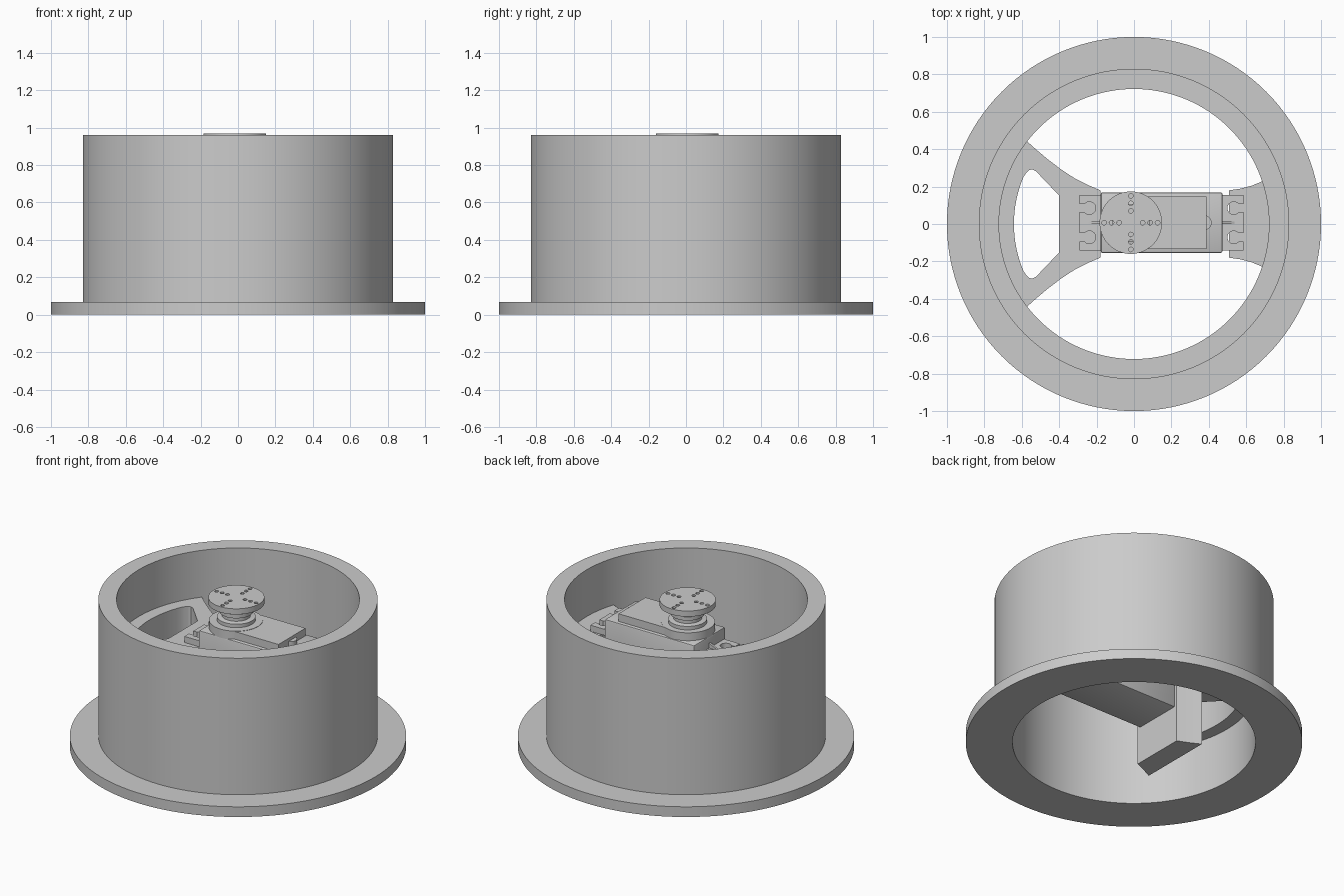
import bpy, bmesh, math

if "Cube" in bpy.data.objects:
    bpy.data.objects.remove(bpy.data.objects["Cube"])

grey = bpy.data.materials.new("light_grey")
grey.diffuse_color = (0.6, 0.6, 0.6, 1)
grey.use_nodes = True
grey.node_tree.nodes["Principled BSDF"].inputs["Base Color"].default_value = grey.diffuse_color


def finish(name, bm):
    bmesh.ops.recalc_face_normals(bm, faces=bm.faces)
    me = bpy.data.meshes.new(name)
    bm.to_mesh(me)
    bm.free()
    me.materials.append(grey)
    ob = bpy.data.objects.new(name, me)
    bpy.context.collection.objects.link(ob)
    return ob


def prism(name, pts, z0, z1):
    """Extrude a plan outline from z0 to z1."""
    bm = bmesh.new()
    face = bm.faces.new([bm.verts.new((x, y, z0)) for x, y in pts])
    up = bmesh.ops.extrude_face_region(bm, geom=[face])["geom"]
    bmesh.ops.translate(bm, vec=(0, 0, z1 - z0),
                        verts=[v for v in up if isinstance(v, bmesh.types.BMVert)])
    return finish(name, bm)


def box(name, x0, x1, y0, y1, z0, z1):
    return prism(name, [(x0, y0), (x1, y0), (x1, y1), (x0, y1)], z0, z1)


def lathe(name, profile, centre=(0, 0), n=96, closed=False):
    """Turn an (r, z) profile about a vertical axis; open profiles get end caps."""
    bm = bmesh.new()
    rings = [[bm.verts.new((centre[0] + r * math.cos(math.tau * i / n),
                            centre[1] + r * math.sin(math.tau * i / n), z))
              for i in range(n)] for r, z in profile]
    pairs = list(zip(rings, rings[1:]))
    if closed:
        pairs.append((rings[-1], rings[0]))
    else:
        bm.faces.new(rings[0][::-1])
        bm.faces.new(rings[-1])
    for a, b in pairs:
        for i in range(n):
            j = (i + 1) % n
            bm.faces.new((a[i], a[j], b[j], b[i]))
    return finish(name, bm)


def cylinder(name, x, y, r, z0, z1, n=24):
    return lathe(name, [(r, z0), (r, z1)], (x, y), n)


def cut(ob, cutters):
    """Subtract each cutter and remove it."""
    bpy.context.view_layer.objects.active = ob
    for c in cutters:
        m = ob.modifiers.new("cut", "BOOLEAN")
        m.operation, m.solver, m.object = "DIFFERENCE", "EXACT", c
        bpy.ops.object.modifier_apply(modifier=m.name)
        bpy.data.objects.remove(c)


def arc(r, a0, a1, n):
    return [(r * math.cos(math.radians(a0 + (a1 - a0) * i / n)),
             r * math.sin(math.radians(a0 + (a1 - a0) * i / n))) for i in range(n + 1)]


def mirrored(half):
    """Close an outline by mirroring a half outline across y = 0."""
    return half + [(x, -y) for x, y in reversed(half) if abs(y) > 1e-6]


# Drum with bottom flange
lathe("flanged_drum", [(0.722, 0), (1, 0), (1, 0.067), (0.83, 0.067),
                       (0.83, 0.962), (0.722, 0.962)], n=128, closed=True)

# Left spoke with crescent opening, and the post under it
SPOKE_LOW, SPOKE_TOP = 0.36, 0.655
left = mirrored(arc(0.75, 180, 142.3, 10)
                + [(-0.57, 0.44), (-0.525, 0.4), (-0.46, 0.345), (-0.39, 0.292),
                   (-0.32, 0.246), (-0.25, 0.21), (-0.18, 0.18)])
spoke = prism("left_spoke", left, SPOKE_LOW, SPOKE_TOP)
hole = mirrored(arc(0.642, 180, 157, 8)
                + [(-0.577, 0.272), (-0.562, 0.288), (-0.545, 0.292),
                   (-0.525, 0.283), (-0.4, 0.152)])
cut(spoke, [prism("crescent_cutter", hole, 0.2, 0.8)])
prism("left_post", mirrored([(-0.32, 0.246), (-0.25, 0.21), (-0.18, 0.18)]), 0, SPOKE_LOW)

# Right spoke
prism("right_spoke", mirrored(arc(0.75, 0, 18.6, 8)
      + [(0.685, 0.228), (0.63, 0.205), (0.57, 0.189), (0.507, 0.18)]), SPOKE_LOW, SPOKE_TOP)

# Motor body with softened edges
CY, HX = 0.007, -0.017
body = box("motor_body", -0.178, 0.473, CY - 0.162, CY + 0.162, 0.235, 0.77)
bev = body.modifiers.new("soft_edges", "BEVEL")
bev.width, bev.segments = 0.01, 2
bpy.context.view_layer.objects.active = body
bpy.ops.object.modifier_apply(modifier=bev.name)

# Raised gear cover, its round end and the small end screw
cover = box("gear_cover", HX, 0.387, CY - 0.14, CY + 0.14, 0.765, 0.82)
cylinder("gear_cover_round_end", HX, CY - 0.004, 0.16, 0.765, 0.822, 64)
cylinder("cover_screw", 0.375, CY, 0.04, 0.765, 0.8)

# Mounting ears with keyhole slots and a central rib
for side, name in ((-1, "left"), (1, "right")):
    mid = 0.1475

    def px(d):
        return mid + side * d

    def span(a, b):
        return sorted((px(a), px(b)))

    ear = box(name + "_ear", *span(0.32, 0.438), CY - 0.148, CY + 0.148, 0.655, 0.695)
    cutters = []
    for s in (-1, 1):
        y = CY + s * 0.078
        cutters.append(cylinder("ear_hole_cutter", px(0.386), y, 0.034, 0.6, 0.75))
        cutters.append(box("ear_slot_cutter", *span(0.39, 0.46), y - 0.022, y + 0.022, 0.6, 0.75))
    cut(ear, cutters)
    # Sloping rib on the ear
    x0, x1 = px(0.32), px(0.4)
    bm = bmesh.new()
    v = [[bm.verts.new((x, CY + dy, z)) for x, z in ((x0, 0.69), (x1, 0.69), (x0, 0.73))]
         for dy in (-0.007, 0.007)]
    bm.faces.new(v[0])
    bm.faces.new(v[1])
    for i in range(3):
        j = (i + 1) % 3
        bm.faces.new((v[0][i], v[0][j], v[1][j], v[1][i]))
    finish(name + "_ear_rib", bm)

# Stepped output hub
lathe("output_hub", [(0.115, 0.815), (0.115, 0.845), (0.085, 0.85), (0.085, 0.872),
                     (0.1, 0.876), (0.1, 0.9), (0.075, 0.905), (0.075, 0.94)], (HX, CY), 48)

# Round horn with four rows of holes
horn = cylinder("horn_disc", HX, CY, 0.167, 0.933, 0.97, 64)
cut(horn, [cylinder("horn_hole_cutter", HX + d * math.cos(a), CY + d * math.sin(a),
                    0.0125, 0.9, 1.0, 12)
           for a in (0, math.pi / 2, math.pi, 1.5 * math.pi) for d in (0.063, 0.103, 0.143)])

# Smooth round surfaces, keep hard edges
bpy.ops.object.select_all(action="SELECT")
bpy.context.view_layer.objects.active = body
bpy.ops.object.shade_smooth_by_angle(angle=math.radians(30))
